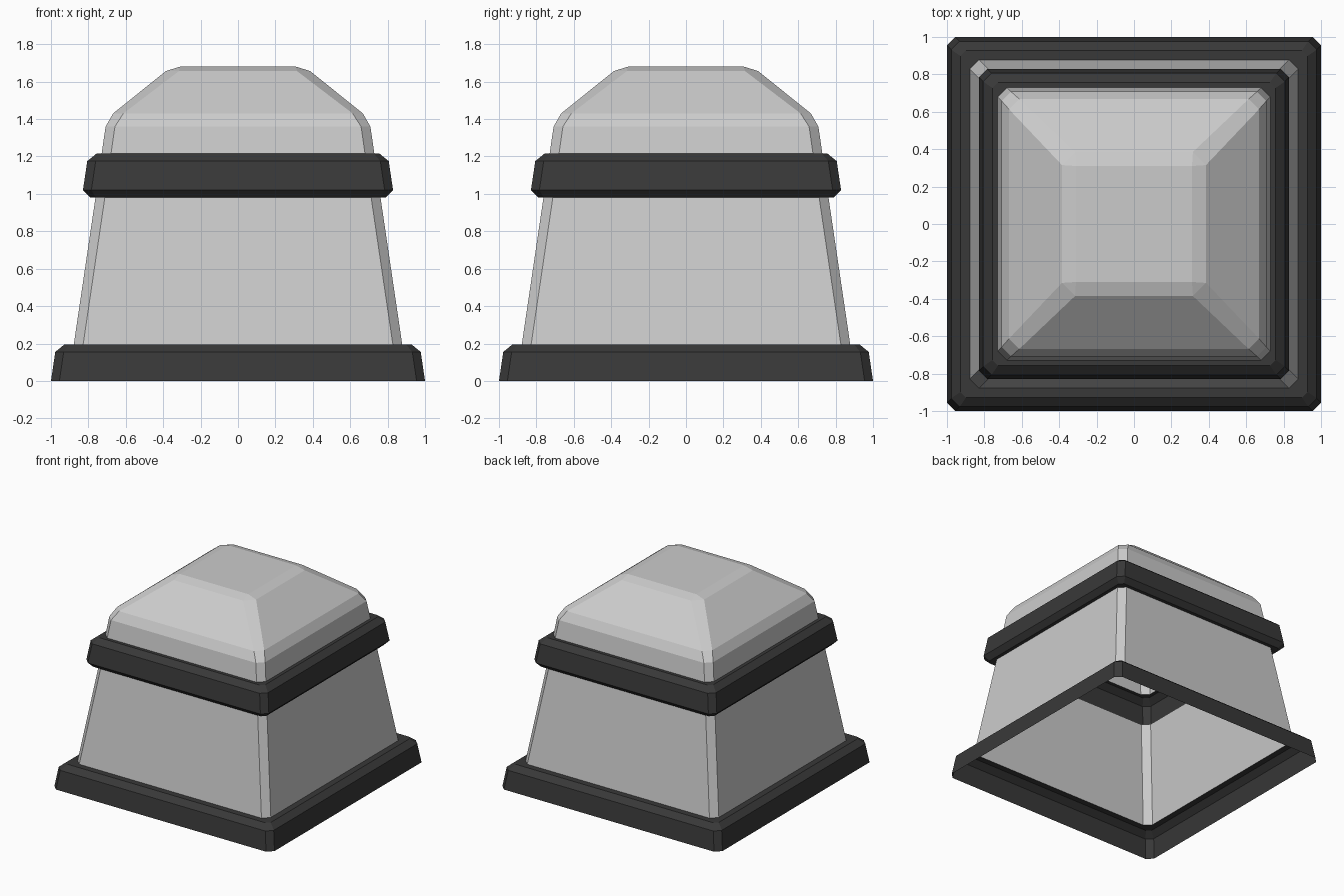
import bpy, bmesh

if "Cube" in bpy.data.objects:
    bpy.data.objects.remove(bpy.data.objects["Cube"])

dark = bpy.data.materials.new("dark_trim")
dark.diffuse_color = (0.04, 0.04, 0.04, 1)
dark.use_nodes = True
dark.node_tree.nodes["Principled BSDF"].inputs["Base Color"].default_value = dark.diffuse_color


def loft(name, rings, cap=False, mat=None):
    """Skin chamfered-square rings given as (z, half width, corner chamfer)."""
    bm = bmesh.new()
    loops = []
    for z, h, c in rings:
        k = h - c
        pts = [(h, -k), (h, k), (k, h), (-k, h), (-h, k), (-h, -k), (-k, -h), (k, -h)]
        loops.append([bm.verts.new((x, y, z)) for x, y in pts])
    for lo, hi in zip(loops, loops[1:]):
        for i in range(8):
            j = (i + 1) % 8
            bm.faces.new((lo[i], lo[j], hi[j], hi[i]))
    if cap:
        bm.faces.new(loops[-1])
    bmesh.ops.remove_doubles(bm, verts=bm.verts[:], dist=0.0001)
    me = bpy.data.meshes.new(name)
    bm.to_mesh(me)
    bm.free()
    ob = bpy.data.objects.new(name, me)
    bpy.context.collection.objects.link(ob)
    if mat:
        me.materials.append(mat)
    return ob


# Dark foot moulding, open underneath
loft("base_trim", [(0, 1.0, 0.045), (0.155, 0.977, 0.045),
                   (0.195, 0.928, 0.03), (0.195, 0.878, 0.05)], mat=dark)

# Tapered hollow walls
loft("body_walls", [(0.195, 0.878, 0.05), (0.98, 0.762, 0.05)])

# Dark collar between the walls and the roof
loft("collar_trim", [(0.98, 0.762, 0.05), (0.98, 0.79, 0.03), (1.02, 0.829, 0.045),
                     (1.175, 0.806, 0.045), (1.215, 0.757, 0.03),
                     (1.215, 0.729, 0.05)], mat=dark)

# Bevelled hipped roof, closed at the top
loft("roof", [(1.215, 0.729, 0.05), (1.36, 0.708, 0.05), (1.43, 0.668, 0.055),
              (1.657, 0.385, 0.07), (1.68, 0.31, 0.0)], cap=True)
